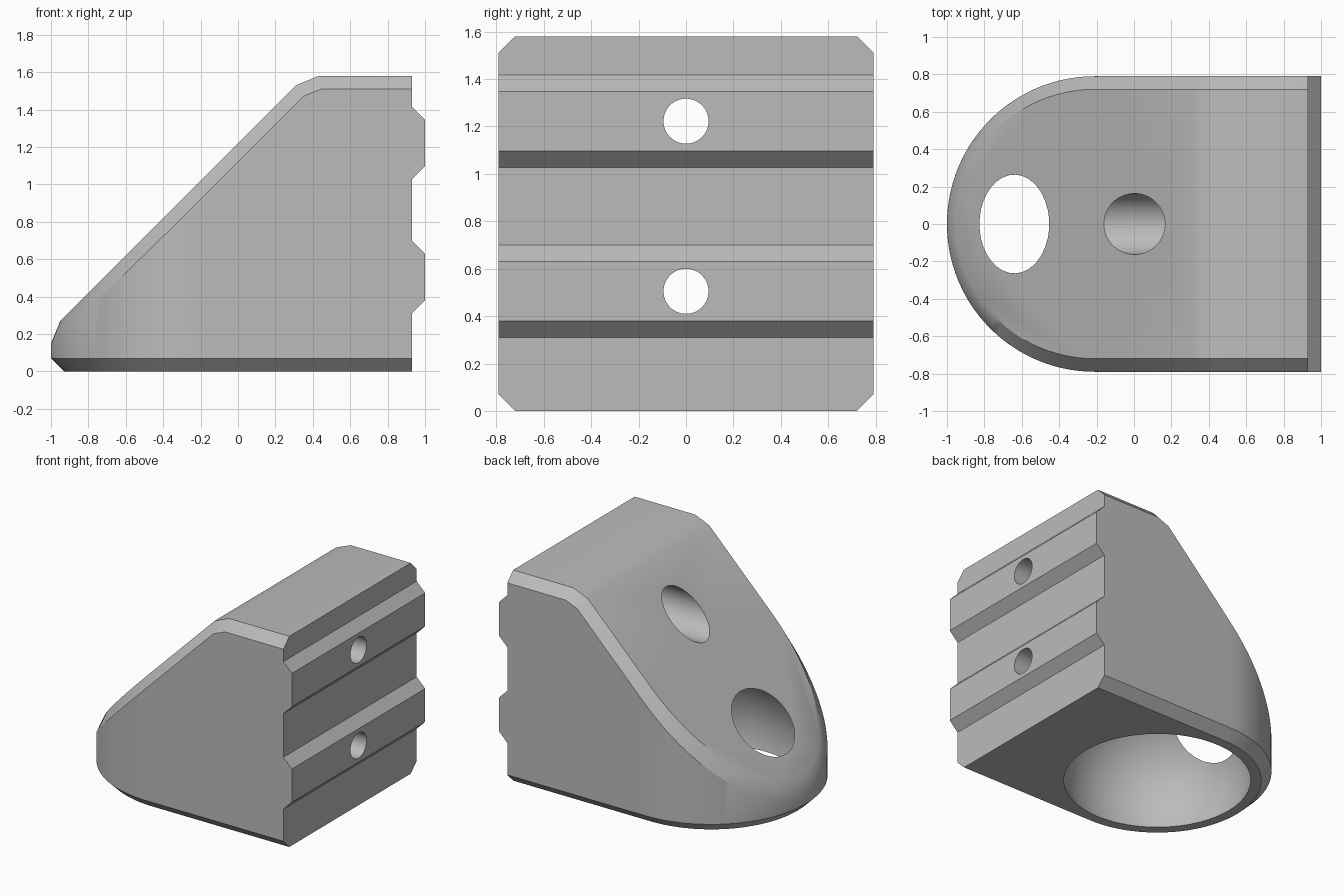
import bpy, bmesh
from math import sin, cos, pi, radians
from mathutils import Vector, Matrix

if "Cube" in bpy.data.objects:
    bpy.data.objects.remove(bpy.data.objects["Cube"])

R, CX, H, BEV = 0.79, -0.21, 1.58, 0.07   # nose radius and centre, height, chamfer

grey = bpy.data.materials.new("plain grey")
grey.use_nodes = True
grey.diffuse_color = (0.5, 0.5, 0.5, 1)
grey.node_tree.nodes["Principled BSDF"].inputs["Base Color"].default_value = (0.5, 0.5, 0.5, 1)


def finish(bm, name):
    bmesh.ops.recalc_face_normals(bm, faces=bm.faces)
    mesh = bpy.data.meshes.new(name)
    bm.to_mesh(mesh)
    bm.free()
    mesh.materials.append(grey)
    ob = bpy.data.objects.new(name, mesh)
    bpy.context.collection.objects.link(ob)
    return ob


def prism(points, direction):
    bm = bmesh.new()
    face = bm.faces.new([bm.verts.new(p) for p in points])
    ext = bmesh.ops.extrude_face_region(bm, geom=[face])["geom"]
    bmesh.ops.translate(bm, vec=direction, verts=[v for v in ext if isinstance(v, bmesh.types.BMVert)])
    bmesh.ops.recalc_face_normals(bm, faces=bm.faces)
    return bm


def slice_off(bm, point, normal):
    cut = bmesh.ops.bisect_plane(bm, geom=bm.verts[:] + bm.edges[:] + bm.faces[:], dist=1e-5,
                                 plane_co=point, plane_no=normal, clear_outer=True)["geom_cut"]
    bmesh.ops.holes_fill(bm, edges=[e for e in cut if isinstance(e, bmesh.types.BMEdge)], sides=0)
    bmesh.ops.recalc_face_normals(bm, faces=bm.faces)


def bore(name, radius, x0, x1, z):
    bm = bmesh.new()
    place = Matrix.Translation(((x0 + x1) / 2, 0, z)) @ Matrix.Rotation(pi / 2, 4, 'Y')
    bmesh.ops.create_cone(bm, cap_ends=True, segments=64, radius1=radius, radius2=radius,
                          depth=x1 - x0, matrix=place)
    return finish(bm, name)


# Round-nosed block, sliced by the ramp and the blunted upper ridge
arc = [(CX + R * cos(a), R * sin(a), 0) for a in (pi / 2 + pi * i / 56 for i in range(57))]
bm = prism(arc + [(1.3, -R, 0), (1.3, R, 0)], (0, 0, H))
slice_off(bm, (0, 0, 1.22), (-1, 0, 1))
slice_off(bm, (0.43, 0, H), (-sin(radians(22.5)), 0, cos(radians(22.5))))

# Chamfer the outline where side walls meet the base, ramp and top
rim = []
for e in bm.edges:
    walls = [abs(f.normal.z) < 0.01 for f in e.link_faces]
    if len(walls) == 2 and walls[0] != walls[1] and min(v.co.x for v in e.verts) < 1.29:
        rim.append(e)
bmesh.ops.bevel(bm, geom=rim, offset=BEV, offset_type='OFFSET', segments=1,
                profile=0.5, affect='EDGES', clamp_overlap=False)
body = finish(bm, "bracket_body")

# Comb that leaves two tapered ribs on the mounting face
comb = [(1.6, -0.3), (0.93, -0.3)]
for z in (0.505, 1.222):
    comb += [(0.93, z - 0.195), (1, z - 0.125), (1, z + 0.125), (0.93, z + 0.195)]
comb += [(0.93, 1.9), (1.6, 1.9)]
cutters = [finish(prism([(x, -1.2, z) for x, z in comb], (0, 2.4, 0)), "rib_cutter")]

# Spherical hollow that breaks out through the ramp
bm = bmesh.new()
bmesh.ops.create_uvsphere(bm, u_segments=96, v_segments=48, radius=0.663,
                          matrix=Matrix.Translation((CX, 0, 0.15)))
cutters.append(finish(bm, "hollow_cutter"))

# Screw bores and the wide access bore
cutters += [bore("lower_screw_cutter", 0.095, 0, 1.3, 0.505),
            bore("access_cutter", 0.163, -0.6, 0.55, 1.222),
            bore("upper_screw_cutter", 0.095, 0.3, 1.3, 1.222)]

bpy.context.view_layer.objects.active = body
for c in cutters:
    mod = body.modifiers.new(c.name, 'BOOLEAN')
    mod.operation, mod.solver, mod.object = 'DIFFERENCE', 'EXACT', c
    bpy.ops.object.modifier_apply(modifier=mod.name)
    bpy.data.objects.remove(c)

# Smooth curves with crisp edges
for ob in bpy.context.selected_objects:
    ob.select_set(False)
body.select_set(True)
bpy.ops.object.shade_smooth_by_angle(angle=radians(30))
